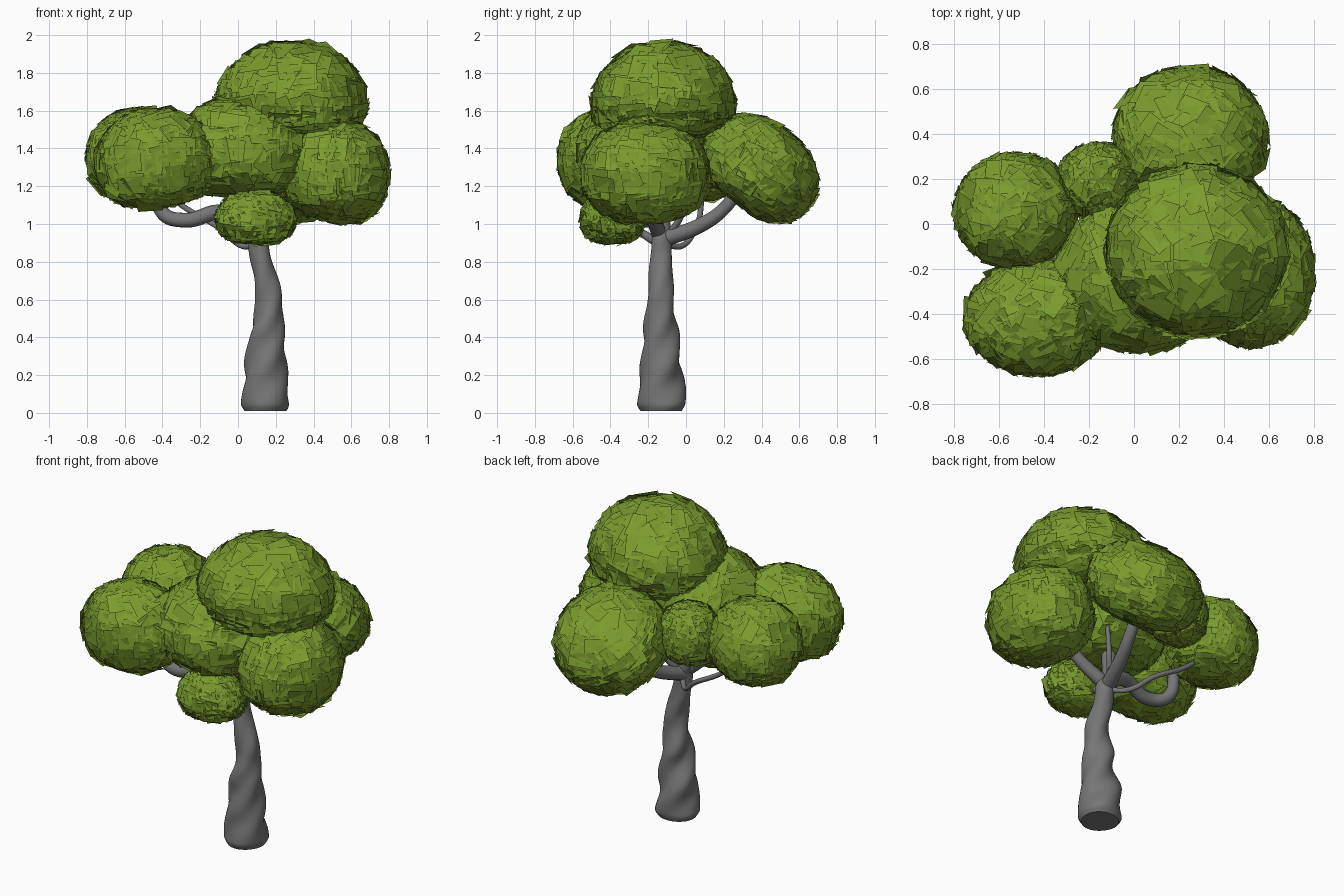
import bpy, bmesh, math, random
from mathutils import Vector, Matrix, Euler

random.seed(7)
if "Cube" in bpy.data.objects:
    bpy.data.objects.remove(bpy.data.objects["Cube"])


def material(name, rgb):
    m = bpy.data.materials.new(name)
    m.use_nodes = True
    m.diffuse_color = (*rgb, 1)
    bsdf = m.node_tree.nodes["Principled BSDF"]
    bsdf.inputs["Base Color"].default_value = (*rgb, 1)
    bsdf.inputs["Roughness"].default_value = 0.9
    return m


LEAF = material("leaf green", (0.195, 0.33, 0.027))
BARK = material("bark grey", (0.18, 0.18, 0.18))


def add_mesh(name, bm, mat):
    me = bpy.data.meshes.new(name)
    bm.to_mesh(me)
    bm.free()
    me.materials.append(mat)
    ob = bpy.data.objects.new(name, me)
    bpy.context.collection.objects.link(ob)
    for p in me.polygons:
        p.use_smooth = True
    return ob


# Trunk: lobed rings that twist as they climb
def lerp_profile(profile, z):
    for a, b in zip(profile, profile[1:]):
        if z <= b[0]:
            t = (z - a[0]) / (b[0] - a[0])
            t = t * t * (3 - 2 * t)
            return [p + (q - p) * t for p, q in zip(a, b)]
    return profile[-1]


def build_trunk():
    # height, centre x, centre y, radius, lobe depth
    profile = [(0.01, 0.147, -0.13, 0.11, 0.02), (0.04, 0.147, -0.13, 0.127, 0.04),
               (0.2, 0.145, -0.13, 0.113, 0.08), (0.4, 0.155, -0.135, 0.092, 0.1),
               (0.6, 0.165, -0.135, 0.069, 0.06), (0.9, 0.11, -0.13, 0.054, 0.03),
               (1.05, 0.06, -0.13, 0.045, 0.0)]
    bm = bmesh.new()
    rings, sides = 64, 36
    last = None
    for i in range(rings + 1):
        z = 0.01 + 1.04 * i / rings
        _, cx, cy, r, lobe = lerp_profile(profile, z)
        ring = []
        for k in range(sides):
            a = math.tau * k / sides
            wave = math.sin(3 * a - 24 * z) + 0.5 * math.sin(2 * a - 20 * z + 1)
            rr = r * (1 + lobe * wave)
            ring.append(bm.verts.new((cx + rr * math.cos(a), cy + rr * math.sin(a), z)))
        if last:
            for k in range(sides):
                j = (k + 1) % sides
                bm.faces.new((last[k], last[j], ring[j], ring[k]))
        else:
            bm.faces.new(ring[::-1])
        last = ring
    bm.faces.new(last)
    ob = add_mesh("trunk", bm, BARK)
    ob.data.polygons[0].use_smooth = False


build_trunk()


# Branches: tapered tubes along smooth paths
def branch(name, points, r0, r1):
    cu = bpy.data.curves.new(name, "CURVE")
    cu.dimensions = "3D"
    cu.bevel_depth = 1
    cu.bevel_resolution = 5
    cu.resolution_u = 8
    cu.use_fill_caps = True
    sp = cu.splines.new("BEZIER")
    sp.bezier_points.add(len(points) - 1)
    for i, (bp, co) in enumerate(zip(sp.bezier_points, points)):
        bp.co = co
        bp.handle_left_type = bp.handle_right_type = "AUTO"
        bp.radius = r0 + (r1 - r0) * i / (len(points) - 1)
    cu.materials.append(BARK)
    ob = bpy.data.objects.new(name, cu)
    bpy.context.collection.objects.link(ob)
    bpy.ops.object.select_all(action="DESELECT")
    ob.select_set(True)
    bpy.context.view_layer.objects.active = ob
    bpy.ops.object.convert(target="MESH")
    bpy.ops.object.shade_smooth()


branch("right_branch", [(0.09, -0.14, 0.95), (-0.08, -0.18, 1.06), (-0.28, -0.21, 1.02),
                        (-0.4, -0.17, 1.06), (-0.43, -0.15, 1.22)], 0.045, 0.034)
branch("back_branch", [(0.1, -0.12, 0.92), (0.16, 0.07, 0.99), (0.2, 0.2, 1.08), (0.22, 0.32, 1.25)], 0.044, 0.03)
branch("back_twig", [(0.1, -0.1, 0.93), (0.17, -0.02, 1.06), (0.2, 0.0, 1.25)], 0.02, 0.012)
branch("low_twig", [(0.1, -0.11, 0.89), (0.02, -0.02, 0.885), (-0.1, 0.05, 0.98),
                    (-0.3, 0.08, 1.1), (-0.42, 0.08, 1.2)], 0.016, 0.014)
branch("left_branch", [(0.09, -0.14, 0.94), (0.25, -0.18, 1.06), (0.4, -0.2, 1.2)], 0.042, 0.03)
branch("front_twig", [(0.1, -0.15, 0.9), (0.09, -0.26, 0.97), (0.09, -0.36, 1.04)], 0.025, 0.015)
branch("top_branch", [(0.07, -0.13, 1.0), (0.1, -0.14, 1.3), (0.25, -0.12, 1.6)], 0.045, 0.03)


# Foliage: a rounded dome with a slightly squarer underside,
# built as a solid core wrapped in overlapping square leaf cards
def clump(name, centre, radii, under, tilt=(0, 0, 0)):
    c, rot = Vector(centre), Euler([math.radians(a) for a in tilt]).to_matrix()

    def surface(u):
        rx, ry, rz = radii
        power = 2
        if u.z < 0:
            rz, power = under, 2.5
        flat = math.hypot(u.x, u.y)
        u = u / (flat ** power + abs(u.z) ** power) ** (1 / power)
        k = math.hypot(u.x, u.y) ** (power - 2)
        n = Vector((u.x * k / rx, u.y * k / ry, math.copysign(abs(u.z) ** (power - 1), u.z) / rz))
        return Vector((u.x * rx, u.y * ry, u.z * rz)), n.normalized()

    bm = bmesh.new()
    bmesh.ops.create_uvsphere(bm, u_segments=32, v_segments=18, radius=1)
    for v in bm.verts:
        v.co = c + rot @ (surface(v.co)[0] * 0.94)
    mean = sum(radii) / 3
    size = 0.025 + 0.11 * mean
    count = int(560 * (0.35 + mean))
    for i in range(count):
        # even spread around the dome
        h = 1 - 2 * (i + 0.5) / count
        a = i * math.pi * (3 - math.sqrt(5))
        s = math.sqrt(1 - h * h)
        pos, n = surface(Vector((s * math.cos(a), s * math.sin(a), h)))
        pos *= random.uniform(0.95, 1.0)
        n = (n + Vector(random.gauss(0, 0.08) for _ in range(3))).normalized()
        side = n.cross(Vector((0, 0, 1))).normalized()
        side = Matrix.Rotation(random.gauss(0, 0.2), 3, n) @ side
        up = n.cross(side)
        w, v = size * random.uniform(0.8, 1.4), size * random.uniform(0.7, 1.2)
        quad = [c + rot @ (pos + side * w * p + up * v * q)
                for p, q in ((-1, -1), (1, -1), (1, 1), (-1, 1))]
        face = bm.faces.new([bm.verts.new(p) for p in quad])
        face.normal_update()
        if face.normal.dot(rot @ n) < 0:
            face.normal_flip()
    add_mesh(name, bm, LEAF)


clump("top_foliage", (0.28, -0.12, 1.63), (0.4, 0.375, 0.34), 0.18)
clump("middle_foliage", (0.02, -0.23, 1.4), (0.36, 0.34, 0.28), 0.26)
clump("left_foliage", (0.525, -0.215, 1.28), (0.28, 0.335, 0.27), 0.27, (0, 8, 0))
clump("back_foliage", (0.25, 0.4, 1.3), (0.34, 0.33, 0.24), 0.23, (-38, 0, 0))
clump("back_right_foliage", (-0.53, 0.06, 1.365), (0.27, 0.255, 0.25), 0.24, (0, -6, 0))
clump("front_right_foliage", (-0.435, -0.42, 1.34), (0.32, 0.255, 0.27), 0.25, (8, -6, 0))
clump("small_back_right_foliage", (-0.16, 0.19, 1.37), (0.18, 0.17, 0.18), 0.18)
clump("low_front_foliage", (0.095, -0.39, 1.03), (0.205, 0.165, 0.15), 0.135)
